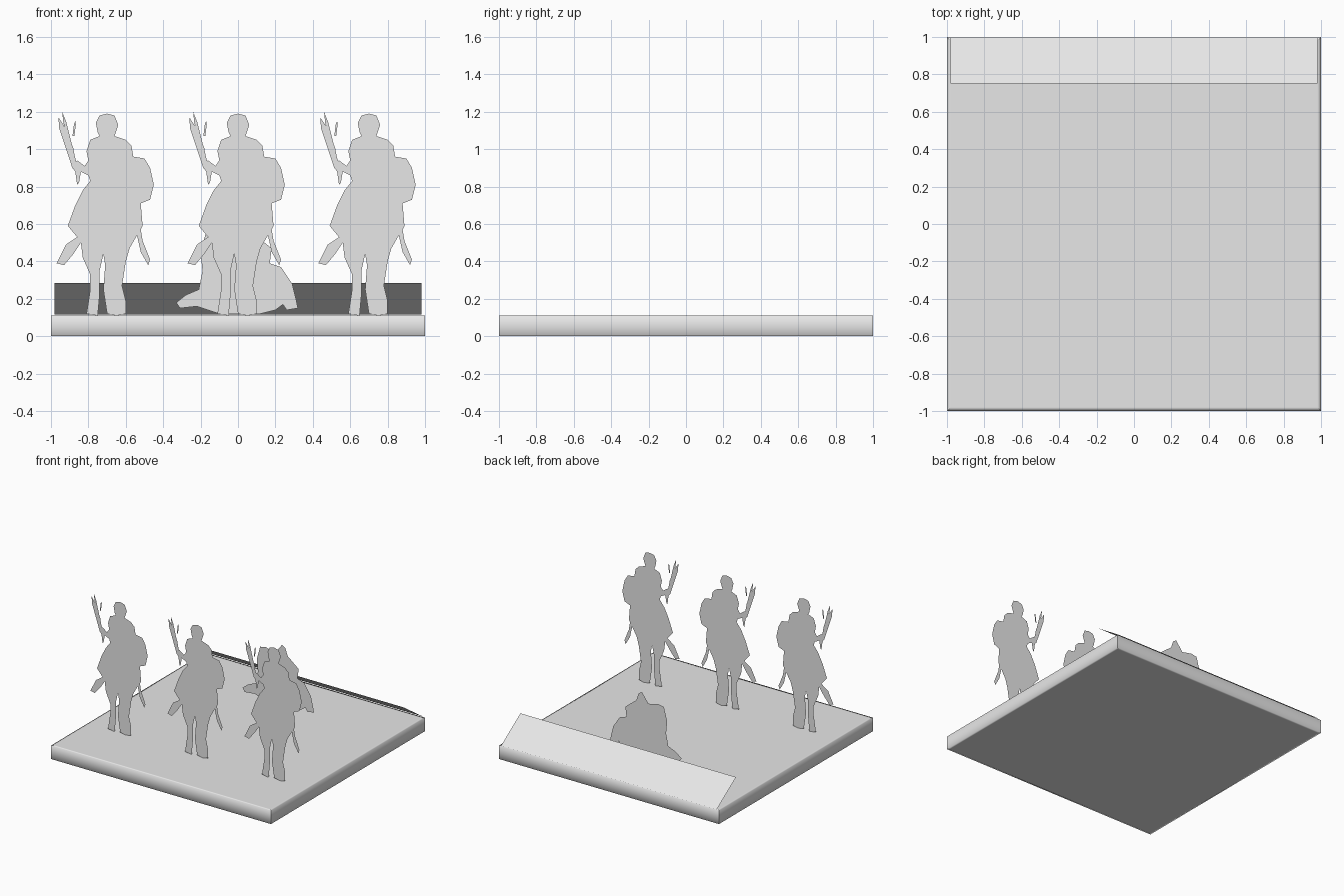
import bpy
import bmesh
from mathutils import Vector

default_cube = bpy.data.objects.get("Cube")
if default_cube:
    bpy.data.objects.remove(default_cube, do_unlink=True)

# One plain grey for everything
grey = bpy.data.materials.new("plain_grey")
grey.use_nodes = True
grey.diffuse_color = (0.8, 0.8, 0.8, 1)
grey.node_tree.nodes["Principled BSDF"].inputs["Base Color"].default_value = grey.diffuse_color

FRONT, UP = Vector((0, -1, 0)), Vector((0, 0, 1))
DECK = 0.11


def add_object(name, bm):
    mesh = bpy.data.meshes.new(name)
    bm.to_mesh(mesh)
    bm.free()
    mesh.materials.append(grey)
    obj = bpy.data.objects.new(name, mesh)
    bpy.context.collection.objects.link(obj)
    return obj


def flat_face(bm, corners, facing):
    """One flat face turned towards the given direction."""
    face = bm.faces.new([bm.verts.new(c) for c in corners])
    face.normal_update()
    if face.normal.dot(facing) < 0:
        face.normal_flip()


def standing(outline, x, y):
    """Place an outline given in hundredths upright in the scene."""
    return [(x + a / 100, y, b / 100) for a, b in outline]


def shaft(start, end, width):
    """Pointed spear outline, in hundredths."""
    a, b = Vector(start), Vector(end)
    along = (b - a).normalized()
    side = Vector((-along.y, along.x)) * width / 2
    shoulder = a.lerp(b, 0.8)
    return [a + side, a - side, shoulder - side, b, shoulder + side]


# Base slab: square rings, soft top and bottom rims, crisp upright corners
bm = bmesh.new()
rings = []
for half, z in [(0.98, 0), (1, 0), (1, DECK / 2), (1, DECK), (0.98, DECK)]:
    rings.append([bm.verts.new((sx * half, sy * half, z))
                  for sx, sy in [(-1, -1), (1, -1), (1, 1), (-1, 1)]])
for low, high in zip(rings, rings[1:]):
    for i in range(4):
        j = (i + 1) % 4
        bm.faces.new((low[i], low[j], high[j], high[i]))
bm.faces.new(rings[0][::-1])
bm.faces.new(rings[-1])
for face in bm.faces:
    face.smooth = True
for low, high in zip(rings, rings[1:]):
    for a, b in zip(low, high):
        bm.edges.get((a, b)).smooth = False
add_object("base_slab", bm)

# Leaning title panel along the back, left blank
bm = bmesh.new()
flat_face(bm, [(-0.98, 1, 0.115), (0.98, 1, 0.115),
               (0.98, 0.75, 0.285), (-0.98, 0.75, 0.285)], UP)
add_object("leaning_panel", bm)

# Mounted rider cut-out: head, raised arm, boot, horse legs, boot, shield
rider = [
    (0, 119), (-4, 118), (-6, 114), (-5, 109), (-4, 107),
    (-9, 105), (-11, 99), (-10, 94), (-12, 91), (-16, 94), (-19, 91),
    (-17, 88), (-16, 81), (-15, 82), (-14, 88), (-10, 86),
    (-9, 83), (-13, 78), (-17, 70), (-21, 59), (-16, 53),
    (-22, 49), (-27, 39), (-23, 38), (-18, 44), (-14, 50),
    (-13, 42), (-9, 33), (-9, 25), (-11, 12), (-5, 11), (-4, 22),
    (-4, 35), (-2, 44), (-1, 38), (-2, 25), (0, 12), (5, 11), (10, 12),
    (10, 19), (8, 27), (10, 40), (12, 47),
    (16, 54), (18, 45), (22, 38), (23, 41), (19, 51), (18, 57), (19, 59),
    (18, 71), (23, 73), (25, 81), (23, 90), (20, 95), (14, 96),
    (13, 102), (10, 105), (4, 107), (6, 113), (4, 118),
]
spears = [
    shaft((-17, 90), (-26, 117), 3),
    shaft((-17, 92), (-24, 120), 1.6),
    shaft((-17, 92), (-19, 103), 1),
    shaft((-18, 107), (-17, 115), 1),
]
for name, x in [("right", -0.7), ("middle", 0), ("left", 0.7)]:
    bm = bmesh.new()
    for outline in [rider] + spears:
        flat_face(bm, standing(outline, x, -0.53), FRONT)
    add_object(name + "_rider", bm)

# Crouching group cut-out standing behind the riders
group = [
    (-33, 18), (-28, 22), (-21, 25), (-19, 35), (-20, 45), (-17, 56),
    (-12, 57), (-3, 55), (3, 63), (6, 61), (8, 55), (18, 47), (17, 39),
    (23, 37), (29, 28), (31, 20), (32, 15), (26, 14), (24, 17), (20, 14),
    (12, 12), (-10, 12), (-22, 16), (-31, 15),
]
bm = bmesh.new()
flat_face(bm, standing(group, 0, 0.53), FRONT)
add_object("crouching_group", bm)

# Fallen animal cut-out lying flat on the base
fallen = [
    (-96, 21), (-94, 40), (-89, 49), (-80, 59), (-70, 63), (-61, 64),
    (-50, 66), (-41, 70), (-35, 67), (-29, 66), (-25, 63), (-10, 59),
    (-1, 54), (5, 46), (6, 53), (5, 59), (10, 65), (18, 70), (20, 67),
    (14, 62), (10, 56), (17, 52), (30, 55), (35, 52), (49, 52), (49, 55),
    (41, 60), (31, 63), (30, 69), (43, 68), (52, 64), (58, 57), (59, 49),
    (68, 44), (81, 49), (88, 45), (89, 40), (87, 34), (94, 28), (96, 20),
    (91, 11), (83, 9), (73, 9), (38, 2), (74, 11), (43, 7), (25, 8),
    (20, 11), (30, 16), (9, 16), (30, 20), (-5, 22), (-7, 31), (-7, 21),
    (-18, 16), (-26, 16), (-35, 22), (-66, 13), (-73, 18), (-60, 22),
    (-76, 25), (-64, 28), (-77, 30), (-83, 22), (-93, 18),
]
bm = bmesh.new()
flat_face(bm, [(a / 100, b / 100, DECK + 0.004) for a, b in fallen], UP)
add_object("fallen_animal", bm)
